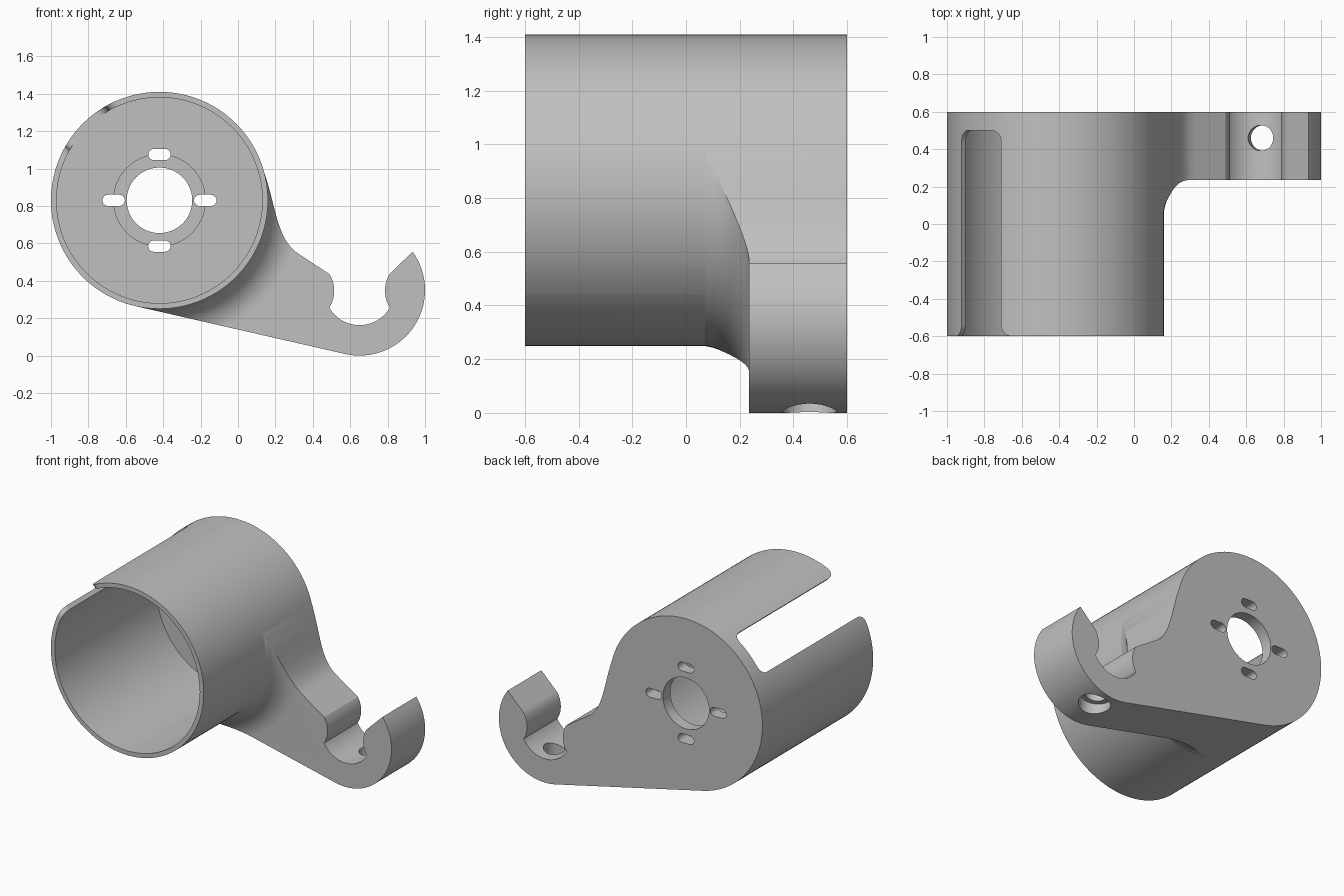
import bpy, bmesh
from math import radians, sin, cos, pi
from mathutils import Vector, Matrix

cube = bpy.data.objects.get("Cube")
if cube:
    bpy.data.objects.remove(cube)

HUB = Vector((-0.42, 0, 0.83))      # centre of the cup
HOOK = Vector((0.65, 0, 0.35))      # centre of the hook
R, WALL, BACK, ARM_Y, FILLET = 0.58, 0.03, 0.6, 0.235, 0.185
SEGS = 128
X, Y, Z = Vector((1, 0, 0)), Vector((0, 1, 0)), Vector((0, 0, 1))

grey = bpy.data.materials.new("grey plastic")
grey.use_nodes = True
grey.diffuse_color = (0.53, 0.53, 0.53, 1)
grey.node_tree.nodes["Principled BSDF"].inputs["Base Color"].default_value = grey.diffuse_color


def finish(name, bm):
    bmesh.ops.recalc_face_normals(bm, faces=bm.faces)
    mesh = bpy.data.meshes.new(name)
    bm.to_mesh(mesh)
    bm.free()
    mesh.materials.append(grey)
    ob = bpy.data.objects.new(name, mesh)
    bpy.context.collection.objects.link(ob)
    return ob


def prism(name, pts, c0, c1, origin=Vector(), axes=(X, Z, Y)):
    """Extrude a 2D outline along the third axis."""
    a, b, c = axes
    bm = bmesh.new()
    rings = [[bm.verts.new(origin + a * u + b * v + c * w) for u, v in pts] for w in (c0, c1)]
    for ring in rings:
        bm.faces.new(ring)
    n = len(pts)
    for i in range(n):
        j = (i + 1) % n
        bm.faces.new((rings[0][i], rings[0][j], rings[1][j], rings[1][i]))
    return finish(name, bm)


def arc(cx, cy, r, a0, a1, n):
    return [(cx + r * cos(radians(a0 + (a1 - a0) * i / n)),
             cy + r * sin(radians(a0 + (a1 - a0) * i / n))) for i in range(n + 1)]


def circle(r, n=SEGS):
    return arc(0, 0, r, 0, 360, n)[:-1]


def bezier(p0, p1, p2, p3, n):
    out = []
    for i in range(n + 1):
        t = i / n
        s = 1 - t
        out.append(tuple(s**3 * a + 3 * s * s * t * b + 3 * s * t * t * c + t**3 * d
                         for a, b, c, d in zip(p0, p1, p2, p3)))
    return out


def ring(name, profile):
    """Revolve a closed (radius, y) profile about the cup axis."""
    bm = bmesh.new()
    loops = []
    for k in range(SEGS):
        t = 2 * pi * k / SEGS
        d = Vector((cos(t), 0, sin(t)))
        loops.append([bm.verts.new(HUB + d * r + Y * y) for r, y in profile])
    n = len(profile)
    for k in range(SEGS):
        p, q = loops[k], loops[(k + 1) % SEGS]
        for i in range(n):
            j = (i + 1) % n
            bm.faces.new((p[i], p[j], q[j], q[i]))
    return finish(name, bm)


def combine(target, tool, operation):
    mod = target.modifiers.new("cut", 'BOOLEAN')
    mod.operation, mod.solver, mod.object = operation, 'EXACT', tool
    bpy.context.view_layer.objects.active = target
    bpy.ops.object.modifier_apply(modifier=mod.name)
    bpy.data.objects.remove(tool)


# Arm outline: tangent underside, open hook, and sweep back up to the cup
tangent = -102.85
lip = bezier((0.81, 0.435), (0.777, 0.38), (0.777, 0.31), (0.812, 0.2565), 10)
mirrored_lip = [(2 * HOOK.x - x, z) for x, z in reversed(lip)]
outline = [(HUB.x, HUB.z),
           (HUB.x + R * cos(radians(tangent)), HUB.z + R * sin(radians(tangent)))]
outline += arc(HOOK.x, HOOK.z, 0.35, tangent, 36, 48)
outline += lip + arc(HOOK.x, HOOK.z, 0.187, -30, -150, 32)[1:-1] + mirrored_lip
outline += bezier((0.33, 0.54), (0.20, 0.62), (0.21, 0.795), (0.124, 1.027), 20)

# Arm with a fillet flaring out of the cup wall
fillet = [(R + FILLET - FILLET * cos(t), ARM_Y - FILLET + FILLET * sin(t))
          for t in (pi / 2 * i / 12 for i in range(1, 13))]
arm = ring("arm", [(0.3, 0.05), (0.57, 0.05)] + fillet + [(1.6, ARM_Y), (1.6, BACK), (0.3, BACK)])
combine(arm, prism("arm_outline", outline, -0.1, 0.8), 'INTERSECT')

# Cup body joined with the arm
body = prism("motor_cup_with_hook_arm", circle(R), -BACK, BACK, HUB)
combine(body, arm, 'UNION')

# Bore, shallow recess and centre hole
for name, r, y0, y1 in (("bore", R - WALL, -0.8, 0.5), ("recess", 0.245, 0.4, 0.52),
                        ("centre_hole", 0.175, 0.4, 0.8)):
    combine(body, prism(name, circle(r), y0, y1, HUB), 'DIFFERENCE')

# Four mounting slots, all running sideways
slot = arc(0.03, 0, 0.03, -90, 90, 12) + arc(-0.03, 0, 0.03, 90, 270, 12)
for d in (X, -X, Z, -Z):
    combine(body, prism("mount_slot", slot, 0.4, 0.8, HUB + d * 0.245), 'DIFFERENCE')

# Long side opening with rounded corners and a flared mouth
half = [(0.21, -0.7)] + arc(0.21, -0.54, 0.06, 270, 180, 8) + arc(0.09, 0.44, 0.06, 0, 90, 8)
opening = half + [(-u, v) for u, v in reversed(half)]
out = (Z - X).normalized()
combine(body, prism("side_opening", opening, 0.35, 0.8, HUB, ((X + Z).normalized(), Y, out)),
        'DIFFERENCE')

# Counterbored screw hole through the bottom of the hook
down = Vector((sin(radians(9)), 0, -cos(radians(9))))
side = Y.cross(down)
for r, start in ((0.068, 0.05), (0.1, 0.27)):
    combine(body, prism("screw_hole", circle(r, 48), start, 0.5,
                        HOOK + Y * 0.46, (side, Y, down)), 'DIFFERENCE')

bpy.ops.object.select_all(action='DESELECT')
body.select_set(True)
bpy.context.view_layer.objects.active = body
bpy.ops.object.shade_smooth_by_angle(angle=radians(25))
